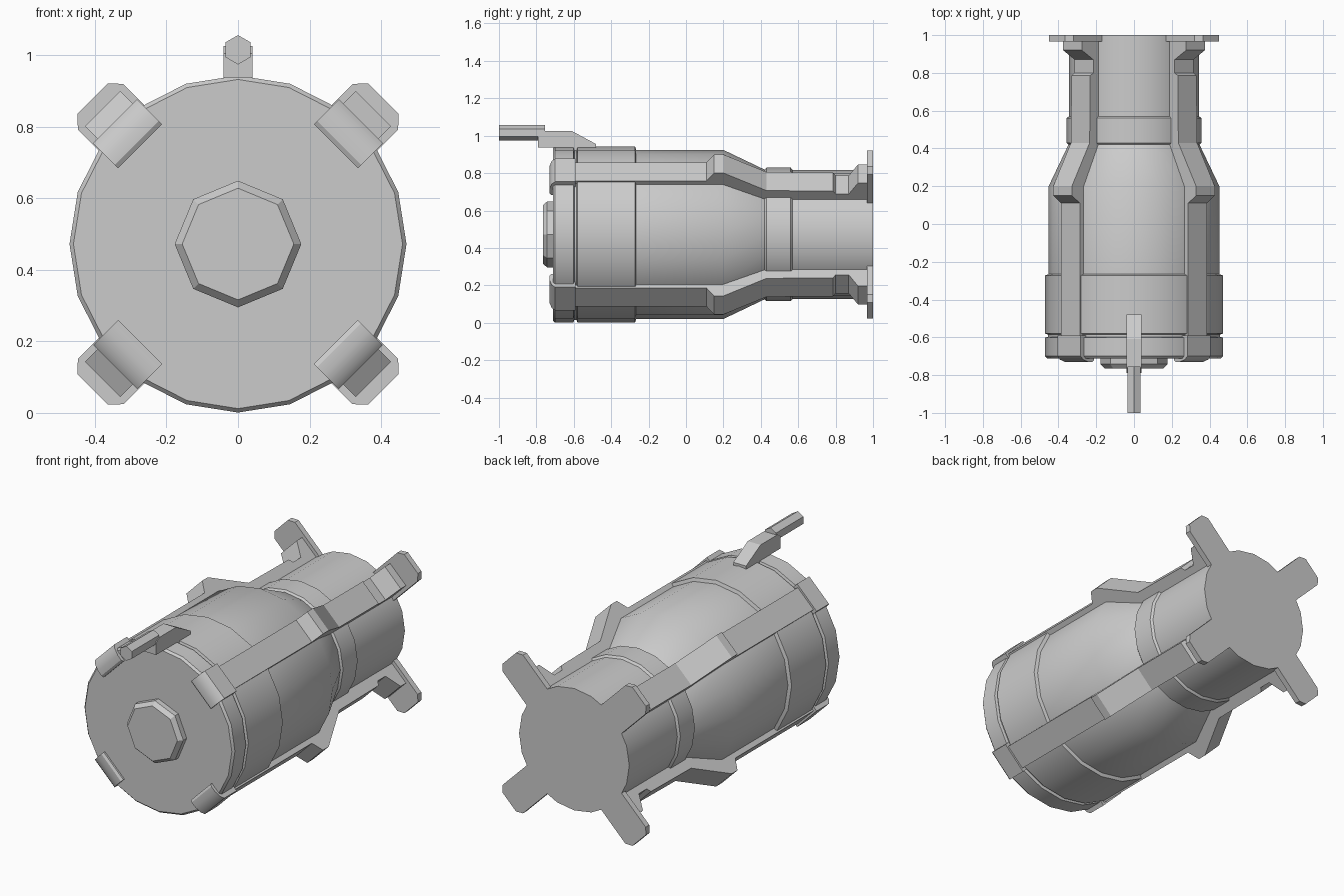
import bpy, bmesh, math
from mathutils import Vector, Matrix

if "Cube" in bpy.data.objects:
    bpy.data.objects.remove(bpy.data.objects["Cube"])

ZC = 0.472  # height of the main axis


def finish(name, bm, smooth=None):
    bmesh.ops.recalc_face_normals(bm, faces=bm.faces)
    me = bpy.data.meshes.new(name)
    bm.to_mesh(me)
    bm.free()
    ob = bpy.data.objects.new(name, me)
    bpy.context.collection.objects.link(ob)
    if smooth:
        bpy.ops.object.select_all(action='DESELECT')
        ob.select_set(True)
        bpy.context.view_layer.objects.active = ob
        bpy.ops.object.shade_smooth_by_angle(angle=math.radians(smooth))
    return ob


def revolve(name, profile, sides, z=ZC, phase=0.0, smooth=None):
    """Closed solid around the y direction from (y, radius) points."""
    bm = bmesh.new()
    rings = []
    for y, r in profile:
        angles = [phase + 2 * math.pi * i / sides for i in range(sides)]
        rings.append([bm.verts.new((r * math.cos(a), y, z + r * math.sin(a))) for a in angles])
    for a, b in zip(rings, rings[1:]):
        for i in range(sides):
            j = (i + 1) % sides
            bm.faces.new((a[i], a[j], b[j], b[i]))
    bm.faces.new(rings[0])
    bm.faces.new(rings[-1])
    return finish(name, bm, smooth)


def prism(name, points, direction, matrix=Matrix(), smooth=None):
    """Extrude a flat outline along a direction."""
    bm = bmesh.new()
    face = bm.faces.new([bm.verts.new(p) for p in points])
    ext = bmesh.ops.extrude_face_region(bm, geom=[face])
    moved = [v for v in ext['geom'] if isinstance(v, bmesh.types.BMVert)]
    bmesh.ops.translate(bm, vec=Vector(direction), verts=moved)
    bm.transform(matrix)
    return finish(name, bm, smooth)


# Main body: front rim, groove, drum, taper, collar and rear tube
revolve("body", [
    (-0.712, 0.460), (-0.70, 0.471), (-0.602, 0.471), (-0.597, 0.456),
    (-0.585, 0.456), (-0.58, 0.471), (-0.272, 0.471), (-0.266, 0.452),
    (0.20, 0.452), (0.42, 0.347), (0.43, 0.357), (0.56, 0.357),
    (0.57, 0.345), (1.0, 0.345)], 20, smooth=30)

# Front hub
revolve("front_hub", [(-0.70, 0.177), (-0.742, 0.177), (-0.765, 0.156)], 8)

# Four side rails, each with a front clamp and a rear foot
RAIL = [(-0.60, 0.30), (-0.60, 0.475), (0.11, 0.475), (0.15, 0.535), (0.20, 0.535),
        (0.43, 0.402), (0.785, 0.398), (0.80, 0.375), (0.87, 0.375), (0.92, 0.46),
        (0.98, 0.46), (0.98, 0.30)]
CLAMP = [(-0.59, 0.387), (-0.59, 0.486), (-0.70, 0.486), (-0.718, 0.468),
         (-0.73, 0.43), (-0.73, 0.40), (-0.722, 0.387)]
FOOT = [(-0.09, 0.28), (-0.09, 0.543), (-0.06, 0.575), (0.06, 0.575),
        (0.09, 0.543), (0.09, 0.28)]
for k in range(4):
    m = Matrix.Translation((0, 0, ZC)) @ Matrix.Rotation(math.radians(45 + 90 * k), 4, 'Y')
    prism(f"rail_{k}", [(-0.07, y, r) for y, r in RAIL], (0.14, 0, 0), m)
    prism(f"clamp_{k}", [(-0.087, y, r) for y, r in CLAMP], (0.174, 0, 0), m, smooth=30)
    prism(f"rear_foot_{k}", [(t, 0.967, r) for t, r in FOOT], (0, 0.033, 0), m)

# Bracket and pin on top
BRACKET = [(-0.79, 0.937), (-0.79, 1.005), (-0.76, 1.025), (-0.61, 1.025),
           (-0.48, 0.955), (-0.48, 0.915), (-0.60, 0.915), (-0.70, 0.937)]
prism("top_bracket", [(-0.04, y, z) for y, z in BRACKET], (0.08, 0, 0))
revolve("top_pin", [(-1.0, 0.041), (-0.755, 0.041)], 6, z=1.015, phase=math.pi / 2)
